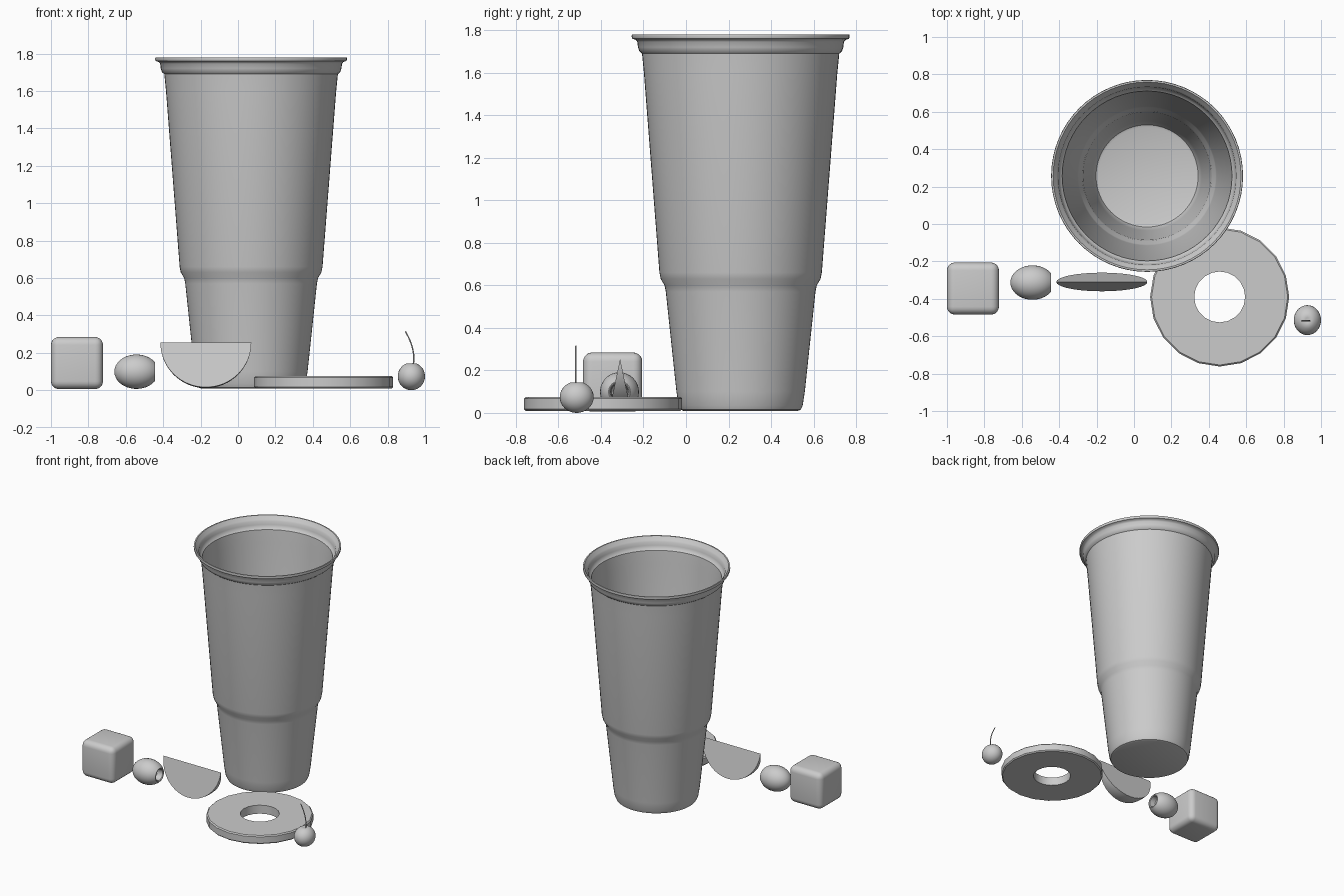
import bpy, bmesh, math
from mathutils import Matrix, Vector

if "Cube" in bpy.data.objects:
    bpy.data.objects.remove(bpy.data.objects["Cube"])


def finish(name, bm, loc=(0, 0, 0), angle=35):
    bmesh.ops.remove_doubles(bm, verts=bm.verts[:], dist=0.0002)
    bmesh.ops.recalc_face_normals(bm, faces=bm.faces[:])
    me = bpy.data.meshes.new(name)
    bm.to_mesh(me)
    bm.free()
    ob = bpy.data.objects.new(name, me)
    bpy.context.collection.objects.link(ob)
    ob.location = loc
    bpy.ops.object.select_all(action='DESELECT')
    ob.select_set(True)
    bpy.context.view_layer.objects.active = ob
    bpy.ops.object.shade_smooth_by_angle(angle=math.radians(angle))
    return ob


def lathe(name, profile, loc, segs=64, closed=False, matrix=None, angle=35):
    """Revolve (radius, height) points round z."""
    bm = bmesh.new()
    rings = []
    for i in range(segs):
        a = 2 * math.pi * i / segs
        rings.append([bm.verts.new((r * math.cos(a), r * math.sin(a), z)) for r, z in profile])
    n = len(profile)
    for i in range(segs):
        p, q = rings[i], rings[(i + 1) % segs]
        for j in range(n if closed else n - 1):
            k = (j + 1) % n
            bm.faces.new((p[j], q[j], q[k], p[k]))
    if matrix:
        bm.transform(matrix)
    return finish(name, bm, loc, angle)


# Cup: outer wall, rolled rim, then thin inner wall down to the floor
outer = [(0.27, 0.01), (0.283, 0.015), (0.292, 0.035), (0.302, 0.10), (0.352, 0.57),
         (0.358, 0.60), (0.376, 0.63), (0.382, 0.66), (0.455, 1.60), (0.464, 1.69),
         (0.476, 1.70), (0.483, 1.72), (0.486, 1.745), (0.494, 1.755), (0.510, 1.76),
         (0.513, 1.77), (0.511, 1.78)]
inner = [(r - 0.010, z + (0.012 if z < 0.05 else 0)) for r, z in reversed(outer[:-3])]
lathe("cup", [(0, 0.01)] + outer + [(0.502, 1.78)] + inner + [(0, 0.022)], (0.07, 0.257, 0))

# Ice cube
bm = bmesh.new()
bmesh.ops.create_cube(bm, size=0.278)
bmesh.ops.bevel(bm, geom=bm.edges[:], offset=0.042, segments=5, profile=0.5, affect='EDGES')
finish("ice_cube", bm, (-0.861, -0.345, 0.145))

# Olive: ellipsoid cut at its right end, with a hollow
a, b, end = 0.118, 0.092, 0.098
t_end = math.acos(end / a)
prof = []
for i in range(15):
    t = math.pi + (t_end - math.pi) * i / 14
    prof.append((max(0, b * math.sin(t)), a * math.cos(t)))
prof += [(0.047, end), (0.042, 0.093), (0.038, 0.05), (0.03, 0.042), (0, 0.04)]
lathe("olive", prof, (-0.543, -0.313, 0.099), 32, matrix=Matrix.Rotation(math.pi / 2, 4, 'Y'))

# Citrus wedge: sector of a sphere hanging from its straight top edge
bm = bmesh.new()
R, half = 0.243, math.radians(11.8)
arcs = []
for s in range(7):
    ph = -half + 2 * half * s / 6
    arc = []
    for i in range(33):
        t = math.pi * i / 32
        d = R * math.sin(t)
        arc.append(bm.verts.new((-R * math.cos(t), d * math.sin(ph), -d * math.cos(ph))))
    arcs.append(arc)
for p, q in zip(arcs, arcs[1:]):
    for i in range(32):
        bm.faces.new((p[i], p[i + 1], q[i + 1], q[i]))
bm.faces.new(arcs[0])
bm.faces.new(arcs[-1])
finish("citrus_wedge", bm, (-0.172, -0.31, 0.254))

# Fruit ring
lathe("fruit_ring", [(0.136, 0.01), (0.364, 0.01), (0.372, 0.018), (0.372, 0.067),
                     (0.364, 0.075), (0.136, 0.075)],
      (0.458, -0.39, 0), 20, closed=True)

# Cherry with a dimple on top
prof = [(0, 0.0)]
for i in range(1, 15):
    t = math.pi * i / 16
    prof.append((0.08 * math.sin(t), 0.074 - 0.074 * math.cos(t)))
prof += [(0.012, 0.143), (0, 0.138)]
lathe("cherry", prof, (0.927, -0.514, 0), 32, matrix=Matrix.Diagonal((0.91, 1, 1, 1)), angle=60)

# Cherry stem
cu = bpy.data.curves.new("cherry_stem", 'CURVE')
cu.dimensions = '3D'
cu.bevel_depth = 0.0035
cu.bevel_resolution = 2
cu.use_fill_caps = True
pts = [(0.936, 0.135), (0.940, 0.16), (0.936, 0.21), (0.920, 0.264), (0.895, 0.315)]
sp = cu.splines.new('BEZIER')
sp.bezier_points.add(len(pts) - 1)
for bp, (x, z) in zip(sp.bezier_points, pts):
    bp.co = (x, -0.518, z)
    bp.handle_left_type = bp.handle_right_type = 'AUTO'
stem = bpy.data.objects.new("cherry_stem", cu)
bpy.context.collection.objects.link(stem)
bpy.ops.object.select_all(action='DESELECT')
stem.select_set(True)
bpy.context.view_layer.objects.active = stem
bpy.ops.object.convert(target='MESH')
bpy.ops.object.shade_smooth_by_angle(angle=math.radians(40))
